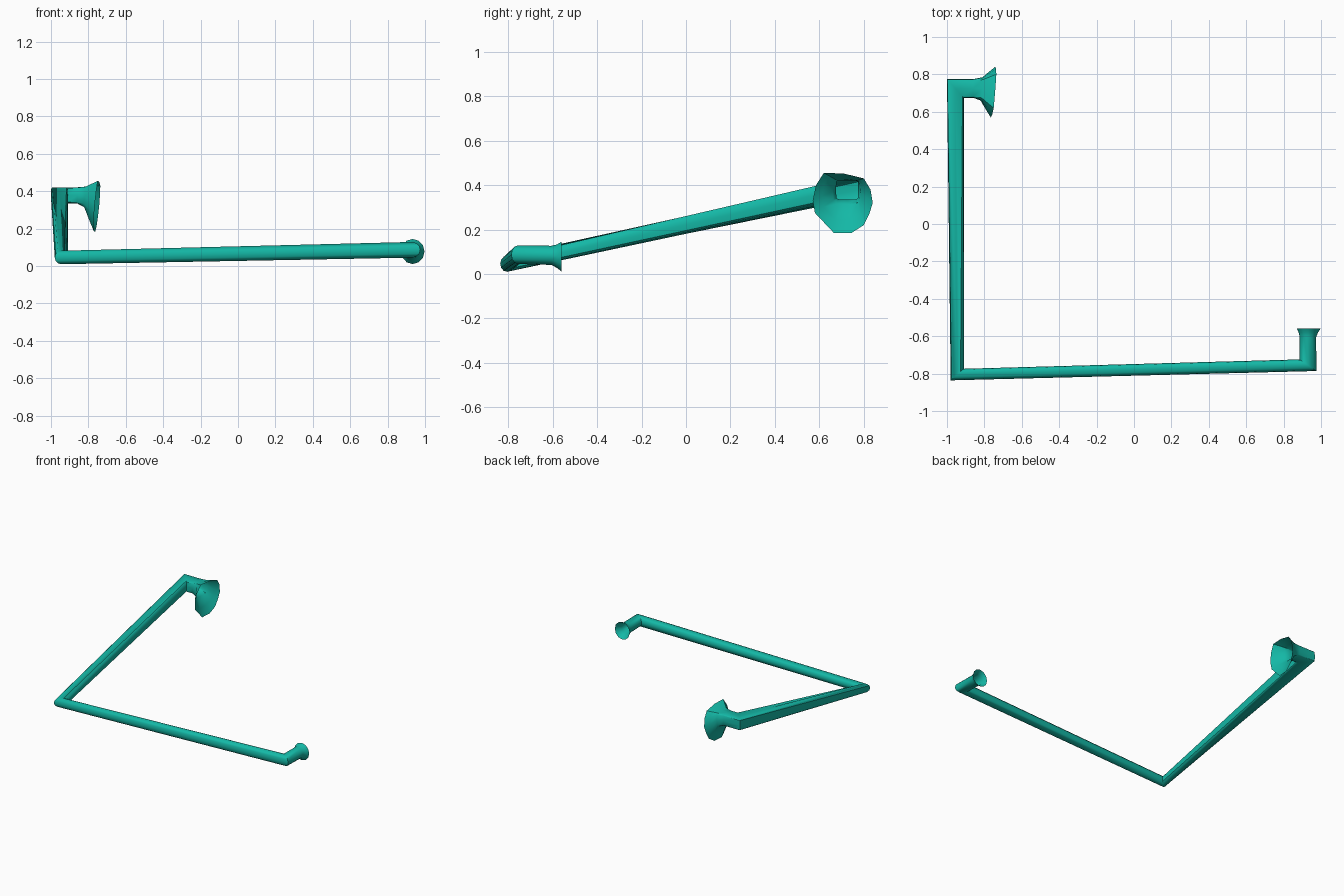
import bpy, bmesh, math
from mathutils import Vector

if "Cube" in bpy.data.objects:
    bpy.data.objects.remove(bpy.data.objects["Cube"])

N = 12  # sides of the pipe


def sgn_pow(v, p):
    return 0.0 if abs(v) < 1e-6 else math.copysign(abs(v) ** p, v)


def ring(center, side, height, p=1.0):
    """Cross-section: p = 1 is an ellipse, small p is a rounded square."""
    c, a = Vector(center), Vector(side)
    pts = []
    for i in range(N):
        t = 2 * math.pi * i / N
        pts.append(c + a * sgn_pow(math.cos(t), p)
                   + Vector((0, 0, height * sgn_pow(math.sin(t), p))))
    return pts


# irregular rim of the large bell, as (y, z), on a tilted plane
rim_yz = [(.84, .32), (.83, .38), (.80, .43), (.71, .452), (.62, .455), (.585, .40),
          (.57, .33), (.58, .275), (.665, .185), (.745, .185), (.80, .22), (.825, .27)]
rim = [Vector((-.755 + .09 * (y - .7) + .09 * (z - .32), y, z)) for y, z in rim_yz]

# large bell: blend from the rim back to the square neck
neck = ring((-.86, .725, .378), (0, .05, 0), .043, .25)
rings = [rim]
for fx, f in ((.72, .6), (.42, .14)):
    rings.append([Vector((n.x + (r.x - n.x) * fx, n.y + (r.y - n.y) * f, n.z + (r.z - n.z) * f))
                  for n, r in zip(neck, rim)])
rings.append(neck)

# mitred corners, then the small round bell
rings += [
    ring((-.955, .725, .378), (-.045, .05, 0), .043, .25),
    ring((-.945, -.805, .046), (-.035, -.031, 0), .036),
    ring((.93, -.755, .087), (.045, -.031, 0), .042),
    ring((.93, -.605, .084), (.044, 0, 0), .043),
    ring((.932, -.58, .08), (.052, 0, 0), .053),
    ring((.934, -.56, .078), (.063, 0, 0), .067),
]

# open tube skinned through all sections
bm = bmesh.new()
loops = [[bm.verts.new(p) for p in r] for r in rings]
for a, b in zip(loops, loops[1:]):
    for i in range(N):
        j = (i + 1) % N
        bm.faces.new((a[i], b[i], b[j], a[j]))
bmesh.ops.recalc_face_normals(bm, faces=bm.faces)
# make sure normals point away from the pipe axis
bm.normal_update()
k = 5
f = next(f for f in loops[k][0].link_faces if loops[k + 1][0] in f.verts)
axis = sum((v.co for v in loops[k] + loops[k + 1]), Vector()) / (2 * N)
if f.normal.dot(f.calc_center_median() - axis) < 0:
    bmesh.ops.reverse_faces(bm, faces=bm.faces)

mesh = bpy.data.meshes.new("bent_pipe")
bm.to_mesh(mesh)
bm.free()
pipe = bpy.data.objects.new("bent_pipe", mesh)
bpy.context.collection.objects.link(pipe)

mat = bpy.data.materials.new("teal")
mat.diffuse_color = (.007, .479, .381, 1)
mat.use_nodes = True
mat.node_tree.nodes["Principled BSDF"].inputs["Base Color"].default_value = mat.diffuse_color
mesh.materials.append(mat)

bpy.context.view_layer.objects.active = pipe
pipe.select_set(True)
bpy.ops.object.shade_smooth_by_angle(angle=math.radians(40))
